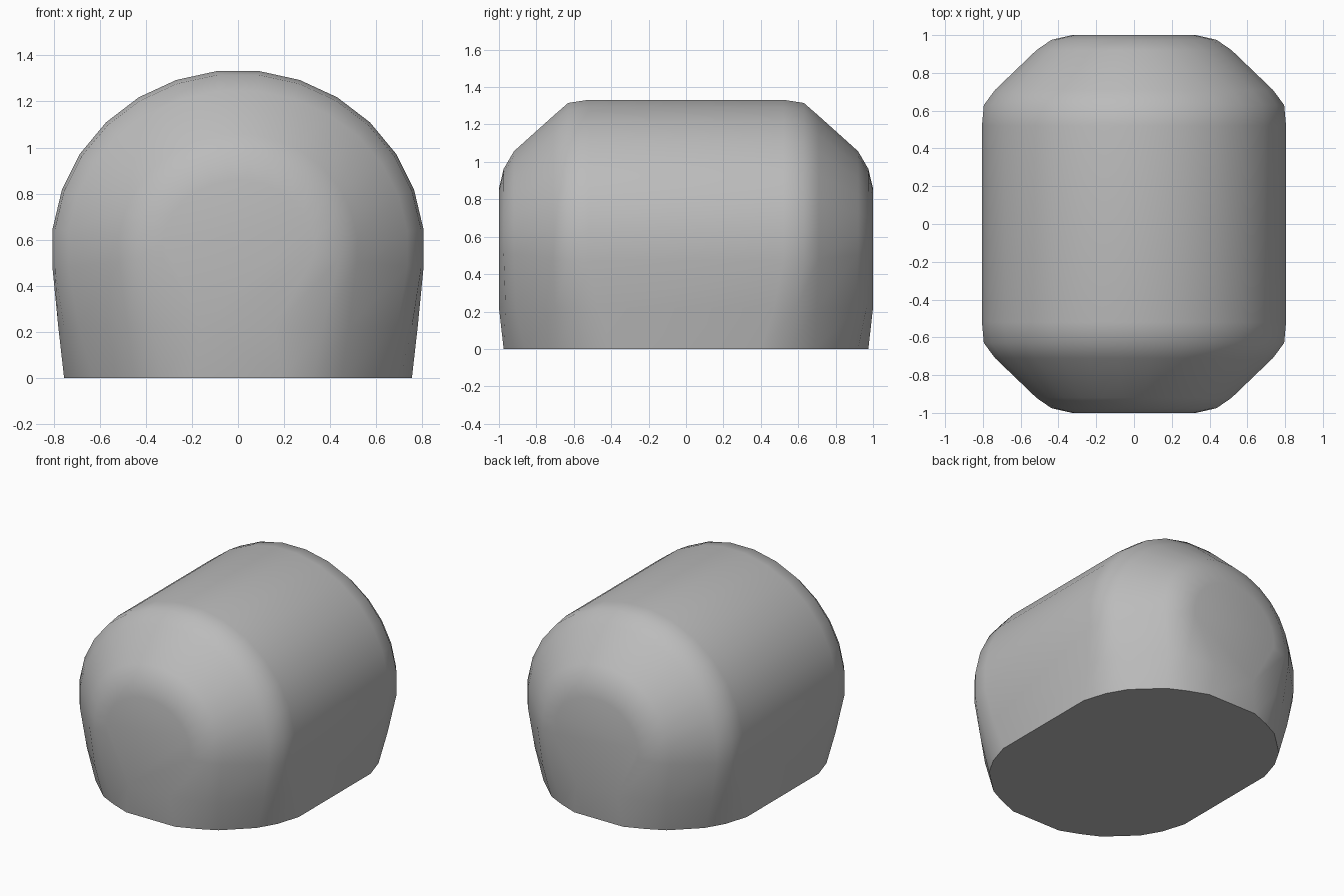
import bpy, bmesh, math

cube = bpy.data.objects.get("Cube")
if cube:
    bpy.data.objects.remove(cube, do_unlink=True)

grey = bpy.data.materials.new("plain_grey")
grey.use_nodes = True
colour = (0.5, 0.5, 0.5, 1)
grey.diffuse_color = colour
grey.node_tree.nodes["Principled BSDF"].inputs["Base Color"].default_value = colour

CENTRE_Z, MID_Z = 0.56, 0.22
SIDES = 28
# Each rib: dome half width, dome rise, dome y, middle (x, y), base (x, y)
RIBS = [
    (0.81, 0.777, 0.52, (0.78, 0.47), (0.755, 0.40)),
    (0.80, 0.760, 0.63, (0.755, 0.59), (0.705, 0.56)),
    (0.74, 0.690, 0.71, (0.69, 0.70), (0.63, 0.69)),
    (0.52, 0.500, 0.92, (0.48, 0.91), (0.45, 0.86)),
    (0.44, 0.405, 0.975, (0.37, 0.965), (0.33, 0.92)),
    (0.33, 0.300, 1.0, (0.16, 1.0), (0.19, 0.975)),
]


def section(rib, end):
    """Open arch: base, middle, dome arc, middle, base."""
    rx, rz, y, mid, base = rib
    step = 2 * math.pi / SIDES
    arc = []
    for i in range(SIDES // 2 + 2):
        a = (i - 0.5) * step
        arc.append((rx * math.cos(a), end * y, CENTRE_Z + rz * math.sin(a)))
    right = [(base[0], end * base[1], 0), (mid[0], end * mid[1], MID_Z)]
    left = [(-x, yy, z) for x, yy, z in reversed(right)]
    return right + arc + left


bm = bmesh.new()
sections = [section(r, -1) for r in reversed(RIBS)] + [section(r, 1) for r in RIBS]
rings = [[bm.verts.new(p) for p in s] for s in sections]

# Skin between neighbouring arches
for a, b in zip(rings, rings[1:]):
    for i in range(len(a) - 1):
        bm.faces.new((a[i], a[i + 1], b[i + 1], b[i]))

# Flat end discs, the panels below them, and the flat base
for ring in (rings[0], rings[-1]):
    bm.faces.new(ring[1:-1])
    bm.faces.new((ring[0], ring[1], ring[-2], ring[-1]))
bm.faces.new([r[0] for r in rings] + [r[-1] for r in reversed(rings)])
bmesh.ops.recalc_face_normals(bm, faces=bm.faces)

mesh = bpy.data.meshes.new("rounded_body")
bm.to_mesh(mesh)
bm.free()
mesh.materials.append(grey)
body = bpy.data.objects.new("rounded_body", mesh)
bpy.context.collection.objects.link(body)

# Smooth skin with a crisp base edge
bpy.ops.object.select_all(action="DESELECT")
body.select_set(True)
bpy.context.view_layer.objects.active = body
bpy.ops.object.shade_smooth_by_angle(angle=math.radians(45))
